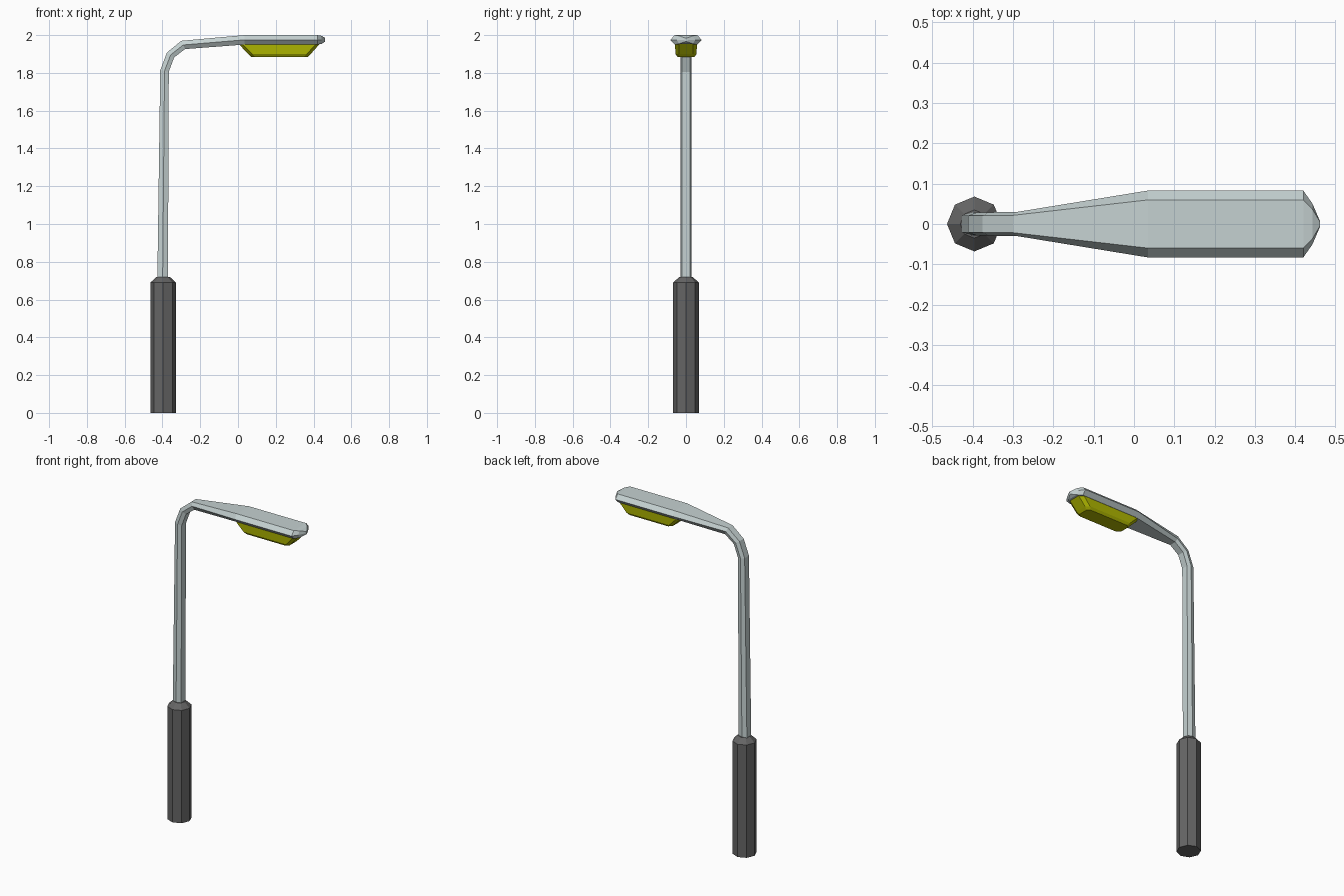
import bpy
import bmesh
from math import sin, cos, pi, radians

cube = bpy.data.objects.get("Cube")
if cube:
    bpy.data.objects.remove(cube, do_unlink=True)


def material(name, rgb):
    mat = bpy.data.materials.new(name)
    mat.use_nodes = True
    color = (*rgb, 1)
    mat.diffuse_color = color
    mat.node_tree.nodes["Principled BSDF"].inputs["Base Color"].default_value = color
    return mat


def loft(name, rings, mat):
    """Skin a list of equal-length rings and cap both ends."""
    bm = bmesh.new()
    loops = [[bm.verts.new(p) for p in ring] for ring in rings]
    for a, b in zip(loops, loops[1:]):
        for i in range(len(a)):
            j = (i + 1) % len(a)
            bm.faces.new((a[i], a[j], b[j], b[i]))
    bm.faces.new(loops[0])
    bm.faces.new(loops[-1])
    bmesh.ops.recalc_face_normals(bm, faces=bm.faces)
    mesh = bpy.data.meshes.new(name)
    bm.to_mesh(mesh)
    bm.free()
    mesh.materials.append(mat)
    obj = bpy.data.objects.new(name, mesh)
    bpy.context.collection.objects.link(obj)
    return obj


steel = material("light steel", (0.56, 0.64, 0.64))
dark = material("dark grey", (0.13, 0.13, 0.13))
yellow = material("lamp yellow", (0.43, 0.47, 0.0))

# Octagonal base with a chamfered top
POLE_X = -0.396


def octagon(radius, z):
    return [(POLE_X + radius * cos(i * pi / 4), radius * sin(i * pi / 4), z)
            for i in range(8)]


loft("base", [octagon(0.068, 0), octagon(0.068, 0.69), octagon(0.035, 0.72)], dark)


# Pole, bent arm and flattened lamp head as one hexagonal sweep
def hexagon(x, z, heading, thick, wide):
    a = radians(heading)
    section = [(0, 1), (1, 0.72), (1, -0.72), (0, -1), (-1, -0.72), (-1, 0.72)]
    return [(x - sin(a) * u * thick, v * wide, z + cos(a) * u * thick)
            for u, v in section]


# x, z, heading in degrees, half thickness, half width
stations = [
    (-0.399, 0.70, 90, 0.028, 0.029),
    (-0.389, 1.81, 80, 0.023, 0.029),
    (-0.357, 1.895, 56, 0.023, 0.029),
    (-0.290, 1.948, 24, 0.024, 0.030),
    (0.035, 1.975, 2, 0.025, 0.083),
    (0.420, 1.975, 0, 0.025, 0.083),
    (0.443, 1.975, 0, 0.021, 0.050),
    (0.461, 1.975, 0, 0.010, 0.008),
]
loft("pole_and_head", [hexagon(*s) for s in stations], steel)


# Lamp cover hanging under the head
def lamp_ring(x0, x1, wide, z):
    c = 0.02
    half = [(x0, wide * 0.65), (x0 + c, wide), (x1 - c, wide), (x1, wide * 0.65)]
    outline = half + [(x, -y) for x, y in reversed(half)]
    return [(x, y, z) for x, y in outline]


loft("lamp_cover", [
    lamp_ring(0.0, 0.435, 0.058, 1.956),
    lamp_ring(0.055, 0.385, 0.056, 1.900),
    lamp_ring(0.070, 0.370, 0.046, 1.885),
], yellow)
